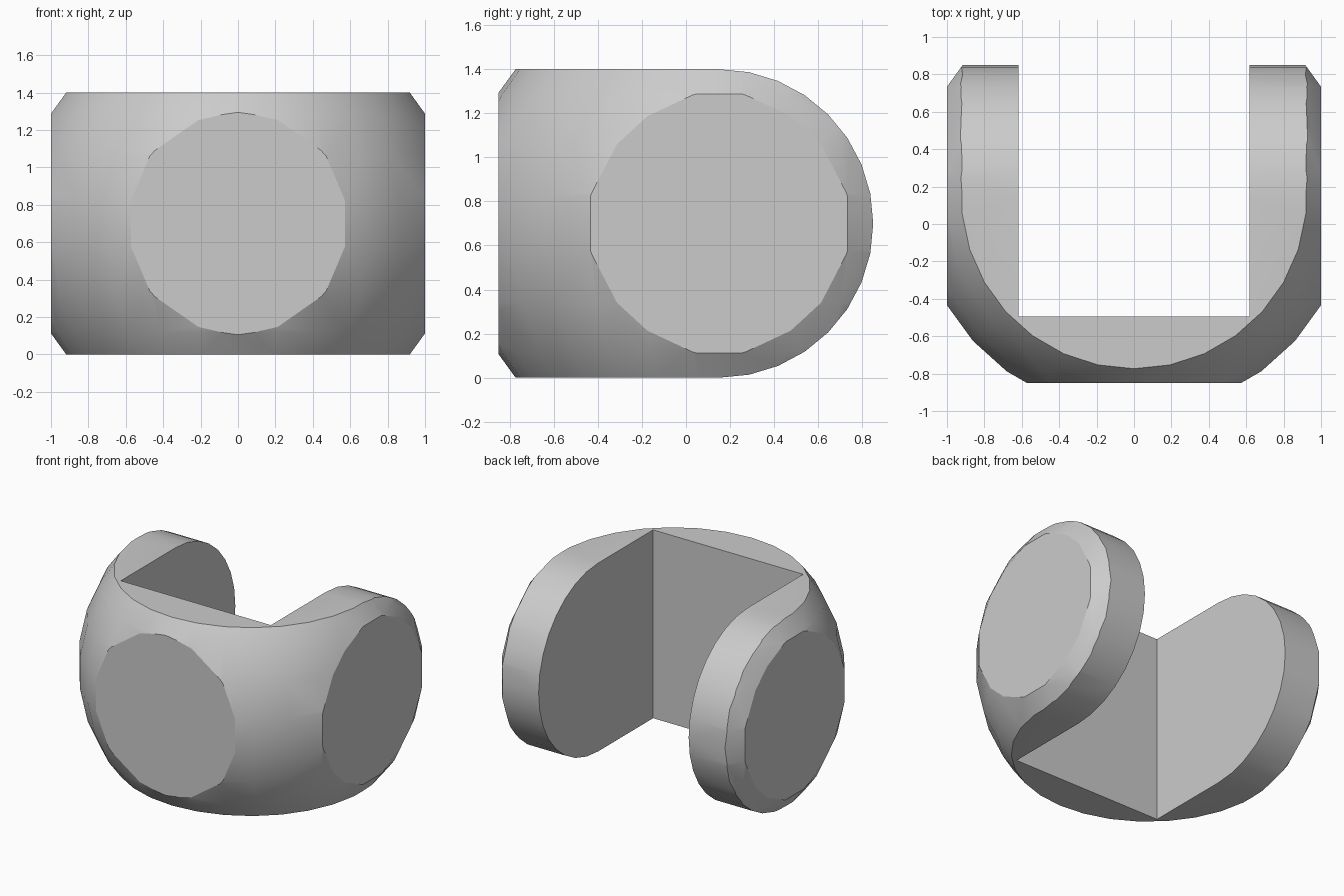
import bpy, bmesh
from math import sin, cos, pi, radians
from mathutils import Matrix, Vector

if "Cube" in bpy.data.objects:
    bpy.data.objects.remove(bpy.data.objects["Cube"], do_unlink=True)

HALF = 0.7                          # half height, also the rounded end radius
CENTRE = Vector((0, 0.15, HALF))    # shared centre of the ball and rounded ends
FRONT = -0.85


def make_object(name, bm):
    bmesh.ops.recalc_face_normals(bm, faces=bm.faces)
    mesh = bpy.data.meshes.new(name)
    bm.to_mesh(mesh)
    bm.free()
    obj = bpy.data.objects.new(name, mesh)
    bpy.context.collection.objects.link(obj)
    return obj


def prism(name, outline, half_width):
    """Extrude a (y, z) outline along x, centred on x = 0."""
    bm = bmesh.new()
    face = bm.faces.new([bm.verts.new((-half_width, y, z)) for y, z in outline])
    side = bmesh.ops.extrude_face_region(bm, geom=[face])["geom"]
    verts = [v for v in side if isinstance(v, bmesh.types.BMVert)]
    bmesh.ops.translate(bm, verts=verts, vec=(2 * half_width, 0, 0))
    return make_object(name, bm)


# Faceted ball
bm = bmesh.new()
bmesh.ops.create_uvsphere(bm, u_segments=30, v_segments=15, radius=1.165,
                          matrix=Matrix.Translation(CENTRE))
clip = make_object("cushion_clip", bm)

# Block with a rounded back, which trims the ball
steps = 16
arc = [(CENTRE.y + HALF * cos(a), HALF + HALF * sin(a))
       for a in (pi * i / steps - pi / 2 for i in range(steps + 1))]
envelope = prism("envelope_cutter", [(FRONT, 0)] + arc + [(FRONT, 2 * HALF)], 1)

# Square slot open at the back
slot = prism("slot_cutter", [(-0.495, -1), (2, -1), (2, 3), (-0.495, 3)], 0.617)

for cutter, operation in ((envelope, "INTERSECT"), (slot, "DIFFERENCE")):
    cutter.hide_render = True
    mod = clip.modifiers.new(cutter.name, "BOOLEAN")
    mod.object, mod.operation, mod.solver = cutter, operation, "EXACT"

# Bake the cuts and drop the cutters
bpy.context.view_layer.update()
depsgraph = bpy.context.evaluated_depsgraph_get()
result = bpy.data.meshes.new_from_object(clip.evaluated_get(depsgraph))
clip.modifiers.clear()
clip.data = result
for cutter in (envelope, slot):
    bpy.data.objects.remove(cutter, do_unlink=True)

# Single grey colour
grey = bpy.data.materials.new("light_grey")
grey.use_nodes = True
colour = (0.6, 0.6, 0.6, 1)
grey.diffuse_color = colour
grey.node_tree.nodes["Principled BSDF"].inputs["Base Color"].default_value = colour
clip.data.materials.clear()
clip.data.materials.append(grey)

# Soft ball surface with crisp cut edges
bpy.ops.object.select_all(action="DESELECT")
clip.select_set(True)
bpy.context.view_layer.objects.active = clip
bpy.ops.object.shade_smooth_by_angle(angle=radians(24))
